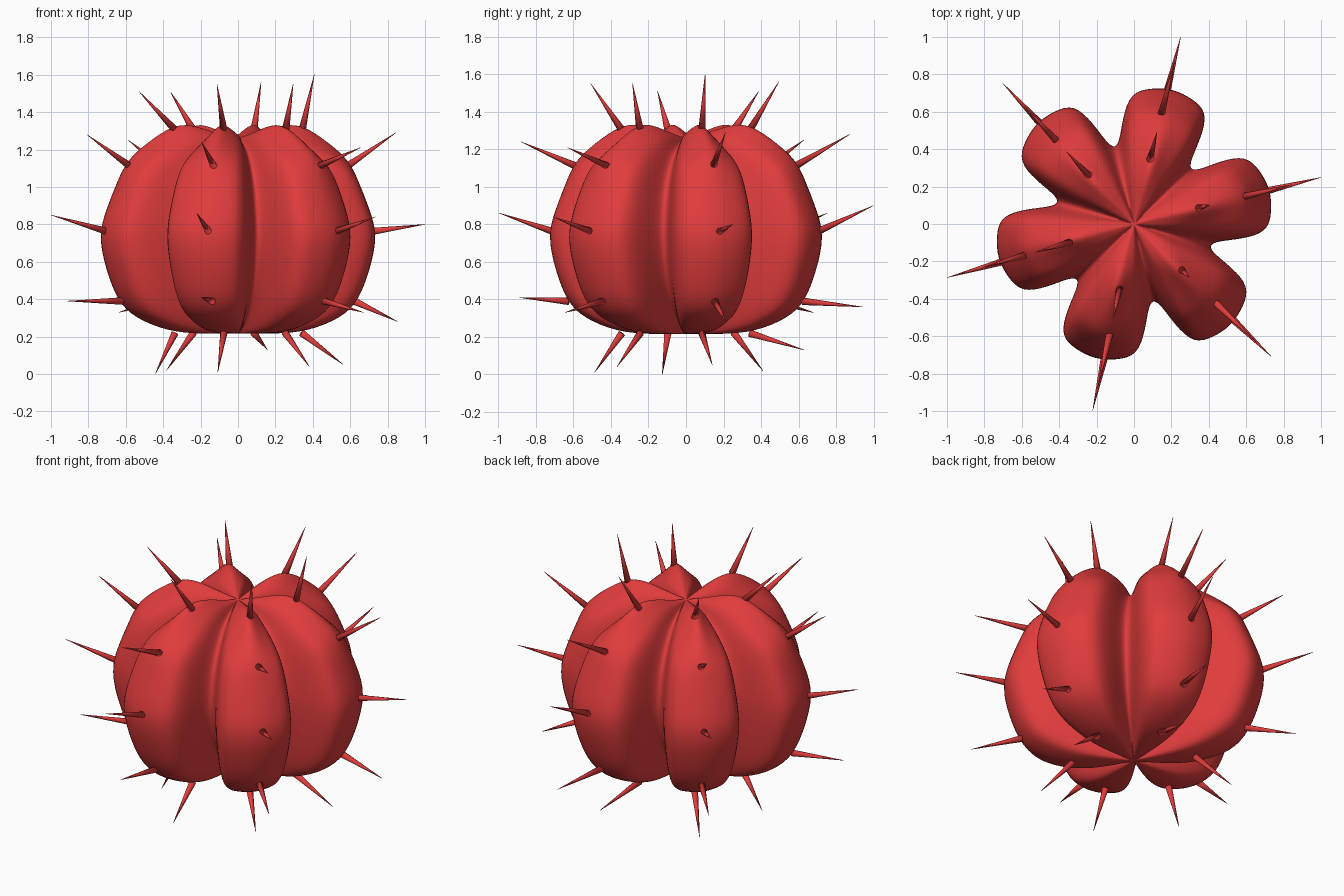
import bpy, bmesh, math
from mathutils import Vector

if "Cube" in bpy.data.objects:
    bpy.data.objects.remove(bpy.data.objects["Cube"])

mat = bpy.data.materials.new("cactus_red")
mat.diffuse_color = (0.75, 0.045, 0.045, 1)
mat.use_nodes = True
mat.node_tree.nodes["Principled BSDF"].inputs["Base Color"].default_value = mat.diffuse_color

LOBES = 6
START = math.radians(14)

# Side profiles (radius, height), bottom to top, along a rib crest and a groove
RIDGE = [(.2, .215), (.38, .225), (.57, .3), (.66, .39), (.72, .55),
         (.765, .74), (.72, .88), (.66, 1.03), (.62, 1.145), (.51, 1.25),
         (.385, 1.34), (.28, 1.35), (.12, 1.29)]
GROOVE = [(.07, .24), (.15, .29), (.23, .355), (.31, .445), (.38, .57),
          (.42, .73), (.41, .86), (.38, .97), (.33, 1.06), (.265, 1.14),
          (.2, 1.19), (.13, 1.22), (.06, 1.245)]
# Rib cross-section: (degrees from crest, share of crest profile)
SECTION = [(-30, 0), (-25.5, .13), (-22, .5), (-17.5, .9), (-9, .97),
           (0, 1.01), (9, .95), (17.5, .86), (22, .48), (25.5, .13)]


def new_object(name, bm):
    me = bpy.data.meshes.new(name)
    bmesh.ops.recalc_face_normals(bm, faces=bm.faces)
    bm.to_mesh(me)
    bm.free()
    ob = bpy.data.objects.new(name, me)
    bpy.context.collection.objects.link(ob)
    me.materials.append(mat)
    for p in me.polygons:
        p.use_smooth = True
    return ob


def polar(r, a, z):
    return Vector((r * math.cos(a), r * math.sin(a), z))


# Ribbed body
bm = bmesh.new()
rings = []
for (rr, rz), (gr, gz) in zip(RIDGE, GROOVE):
    ring = []
    for k in range(LOBES):
        for deg, w in SECTION:
            # ribs become sharper towards the crown
            if rz > 1.1:
                w *= 1 - .45 * min(1, (rz - 1.1) / .22) * min(1, abs(deg) / 15)
            a = START + math.radians(60 * k + deg)
            ring.append(bm.verts.new(polar(gr + (rr - gr) * w, a, gz + (rz - gz) * w)))
    rings.append(ring)
n = len(rings[0])
for lo, hi in zip(rings, rings[1:]):
    for i in range(n):
        j = (i + 1) % n
        bm.faces.new((lo[i], lo[j], hi[j], hi[i]))
for ring, z in ((rings[0], .215), (rings[-1], 1.26)):
    pole = bm.verts.new((0, 0, z))
    for i in range(n):
        bm.faces.new((ring[i], ring[(i + 1) % n], pole))
body = new_object("cactus_body", bm)
sub = body.modifiers.new("smooth", 'SUBSURF')
sub.levels = sub.render_levels = 2

# Spines: row angle per rib, shared bases on the crest, tips (radius, height)
ANGLES = [14, 76, 133, 196, 257.5, 316]
BASES = [(.355, 1.31), (.6, 1.11), (.72, .76), (.64, .39), (.35, .22)]
TIPS = [
    [(.42, 1.6), (.87, 1.29), (1.03, .8), (.88, .28), (.58, .05)],
    [(.51, 1.56), (.9, 1.28), (1.03, .9), (.97, .36), (.65, .13)],
    [(.53, 1.51), (.86, 1.25), (1.03, .86), (.93, .33), (.56, .02)],
    [(.55, 1.51), (.84, 1.28), (1.04, .85), (.95, .39), (.46, 0)],
    [(.52, 1.55), (.9, 1.24), (1.02, .86), (.91, .41), (.5, .01)],
    [(.41, 1.55), (.91, 1.21), (1.02, .84), (.93, .33), (.53, .04)],
]
bm = bmesh.new()
for deg, tips in zip(ANGLES, TIPS):
    a = math.radians(deg)
    for (br, bz), (tr, tz) in zip(BASES, tips):
        base, tip = polar(br, a, bz), polar(tr, a, tz)
        axis = tip - base
        cone = bmesh.ops.create_cone(bm, cap_ends=True, segments=8, radius1=.02,
                                     radius2=.001, depth=axis.length)
        rot = axis.to_track_quat('Z', 'Y')
        for v in cone["verts"]:
            v.co = rot @ v.co + (base + tip) / 2
spines = new_object("spines", bm)
